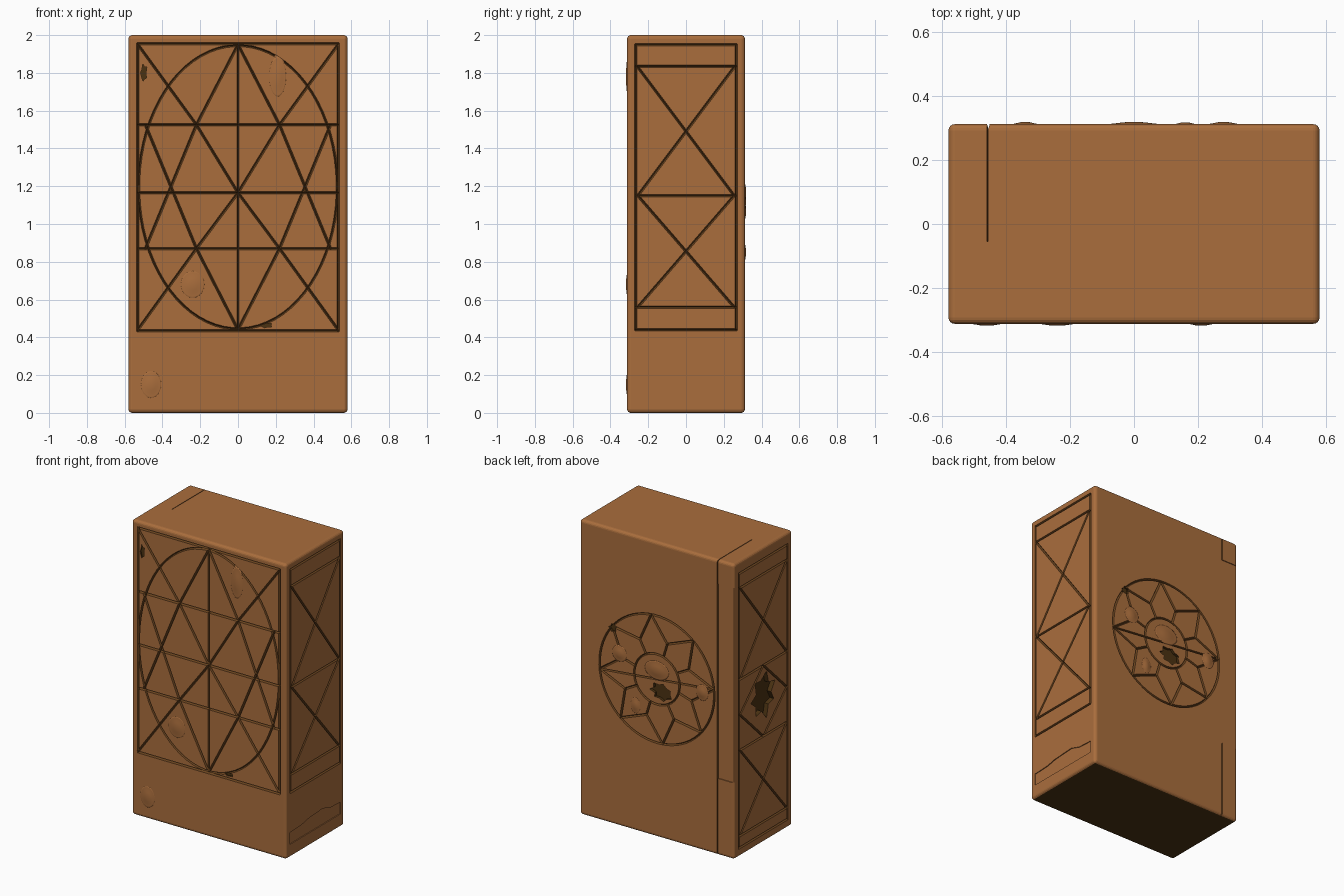
import bpy, bmesh, math, random
from mathutils import Vector

if "Cube" in bpy.data.objects:
    bpy.data.objects.remove(bpy.data.objects["Cube"])

random.seed(4)
W, D, H = 0.58, 0.312, 2.0


def material(name, rgb):
    m = bpy.data.materials.new(name)
    m.diffuse_color = (*rgb, 1)
    m.use_nodes = True
    m.node_tree.nodes["Principled BSDF"].inputs["Base Color"].default_value = m.diffuse_color
    return m


BROWN, GROOVE, DARK = 0, 1, 2
MATS = [material("clay brown", (0.40, 0.155, 0.046)),
        material("groove brown", (0.15, 0.06, 0.014)),
        material("dark umber", (0.07, 0.032, 0.006))]

# Each face of the block: origin, right direction, up direction, outward normal
X, Y, Z = Vector((1, 0, 0)), Vector((0, 1, 0)), Vector((0, 0, 1))
SIDES = {
    "front": (-Y * D, X, Z, -Y),
    "right": (X * W, Y, Z, X),
    "back": (Y * D, -X, Z, Y),
    "left": (-X * W, -Y, Z, -X),
    "top": (Z * H, X, Y, Z),
}
OUT = 0.006


def place(side, u, v, n=0.0):
    o, a, b, c = SIDES[side]
    return o + a * u + b * v + c * n


def sweep(bm, rings, closed, mat):
    """Skin a list of cross-section rings into a solid."""
    vs = [[bm.verts.new(p) for p in r] for r in rings]
    n, k = len(vs), len(vs[0])
    faces = []
    for i in range(n if closed else n - 1):
        a, b = vs[i], vs[(i + 1) % n]
        for j in range(k):
            faces.append(bm.faces.new((a[j], a[(j + 1) % k], b[(j + 1) % k], b[j])))
    if not closed:
        faces += [bm.faces.new(vs[0]), bm.faces.new(vs[-1])]
    for f in faces:
        f.material_index = mat


def line(bm, side, p, q, half=0.010):
    """V-shaped engraved line from p to q."""
    depth = 0.014 + random.uniform(-0.001, 0.001)
    out = OUT + random.uniform(0, 0.001)
    p, q = Vector(p), Vector(q)
    d = (q - p).normalized()
    p, q = p - d * 0.004, q + d * 0.004
    s = Vector((-d.y, d.x)) * half
    sweep(bm, [[place(side, *(e - s), out), place(side, *(e + s), out),
                place(side, *e, -depth)] for e in (p, q)], False, GROOVE)


def oval(bm, side, cu, cv, ru, rv, n=64, half=0.010):
    """V-shaped engraved ellipse."""
    rings = []
    for i in range(n):
        t = math.tau * (i + 0.37) / n
        c, s = math.cos(t), math.sin(t)
        rings.append([place(side, cu + c * (ru + o), cv + s * (rv + o), h)
                      for o, h in ((-half, OUT + 0.0017), (half, OUT + 0.0017), (0, -0.0123))])
    sweep(bm, rings, True, GROOVE)


def pocket(bm, side, pts, depth, mat=BROWN):
    """Straight-walled pocket with the given outline."""
    sweep(bm, [[place(side, u, v, n) for u, v in pts] for n in (0.02, -depth)], False, mat)


def ragged(bm, side, u, v, ru, rv, depth, n=14):
    """Dark broken hole with a ragged outline."""
    pts = []
    for i in range(n):
        t, r = math.tau * i / n, (1.0 if i % 2 else 0.7) + random.uniform(-0.12, 0.12)
        pts.append((u + ru * r * math.cos(t), v + rv * r * math.sin(t)))
    pocket(bm, side, pts, depth, DARK)


def frame(bm, side, u0, v0, u1, v1):
    c = [(u0, v0), (u1, v0), (u1, v1), (u0, v1)]
    for i in range(4):
        line(bm, side, c[i], c[(i + 1) % 4])


def cross(bm, side, u0, v0, u1, v1):
    line(bm, side, (u0, v0), (u1, v1))
    line(bm, side, (u0, v1), (u1, v0))


def make(name, bm):
    bmesh.ops.recalc_face_normals(bm, faces=bm.faces)
    me = bpy.data.meshes.new(name)
    bm.to_mesh(me)
    bm.free()
    for m in MATS:
        me.materials.append(m)
    ob = bpy.data.objects.new(name, me)
    bpy.context.collection.objects.link(ob)
    return ob


# Main block with rounded edges and a dark underside
bm = bmesh.new()
bmesh.ops.create_cube(bm, size=1)
for v in bm.verts:
    v.co = Vector((v.co.x * 2 * W, v.co.y * 2 * D, (v.co.z + 0.5) * H))
bmesh.ops.bevel(bm, geom=bm.edges[:], offset=0.02, segments=4, profile=0.5, affect='EDGES')
bm.normal_update()
for f in bm.faces:
    f.material_index = DARK if f.normal.z < -0.9 else BROWN
body = make("block_body", bm)


def carve(bm, name):
    cut = make(name, bm)
    cut.hide_render = True
    m = body.modifiers.new(name, 'BOOLEAN')
    m.operation, m.solver, m.object, m.use_self = 'DIFFERENCE', 'EXACT', cut, True
    bpy.context.view_layer.objects.active = body
    bpy.ops.object.modifier_apply(modifier=m.name)
    bpy.data.objects.remove(cut, do_unlink=True)


# Front: frame, oval, mirrored lattice and two chipped spots
bm = bmesh.new()
frame(bm, "front", -0.53, 0.435, 0.53, 1.955)
oval(bm, "front", 0, 1.195, 0.526, 0.75, 72)
for z in (1.525, 1.165, 0.87):
    line(bm, "front", (-0.53, z), (0.53, z))
line(bm, "front", (0, 0.44), (0, 1.95))
for s in (-1, 1):
    for p, q in (((0, 1.95), (0.22, 1.525)), ((0.22, 1.525), (0.49, 0.87)),
                 ((0.53, 1.95), (0.22, 1.525)), ((0.22, 1.525), (0, 1.165)),
                 ((0, 1.165), (0.22, 0.87)), ((0.22, 0.87), (0.53, 0.44)),
                 ((0, 0.44), (0.22, 0.87)), ((0.22, 0.87), (0.49, 1.525))):
        line(bm, "front", (s * p[0], p[1]), (s * q[0], q[1]))
ragged(bm, "front", -0.498, 1.8, 0.018, 0.05, 0.009, 10)
ragged(bm, "front", 0.15, 0.464, 0.035, 0.016, 0.009, 10)
carve(bm, "front_engraving")

# Right: frame with two crossed panels and a shallow base pocket
bm = bmesh.new()
frame(bm, "right", -0.265, 0.44, 0.265, 1.95)
for z in (1.835, 1.15, 0.56):
    line(bm, "right", (-0.265, z), (0.265, z))
cross(bm, "right", -0.255, 1.15, 0.255, 1.83)
cross(bm, "right", -0.255, 0.56, 0.255, 1.15)
pocket(bm, "right", [(-0.27, 0.09), (0.27, 0.09), (0.27, 0.17), (0.16, 0.175), (0.08, 0.2),
                     (-0.08, 0.19), (-0.15, 0.175), (-0.27, 0.17)], 0.006)
carve(bm, "right_engraving")

# Left: tall frame, crosses above and below a diamond with a broken hole
bm = bmesh.new()
frame(bm, "left", -0.26, 0.06, 0.26, 1.92)
for z in (1.82, 1.2, 0.72, 0.14):
    line(bm, "left", (-0.26, z), (0.26, z))
cross(bm, "left", -0.25, 1.2, 0.25, 1.82)
cross(bm, "left", -0.25, 0.14, 0.25, 0.72)
for s in (-1, 1):
    line(bm, "left", (0, 1.2), (s * 0.25, 0.96))
    line(bm, "left", (s * 0.25, 0.96), (0, 0.72))
ragged(bm, "left", 0, 0.99, 0.14, 0.15, 0.03)
carve(bm, "left_engraving")

# Back: round star medallion and corner strip
bm = bmesh.new()
CZ = 1.07
oval(bm, "back", 0, CZ, 0.43, 0.43)
oval(bm, "back", 0, CZ, 0.17, 0.17, 40)


def polar(r, t):
    return (r * math.cos(t), CZ + r * math.sin(t))


for i in range(8):
    t = math.tau * i / 8 + 0.1
    for s in (-1, 1):
        line(bm, "back", polar(0.43, t), polar(0.27, t + s * math.pi / 8))
    line(bm, "back", polar(0.27, t + math.pi / 8), polar(0.17, t + math.pi / 8))
line(bm, "back", polar(0.42, math.pi + 0.1), polar(0.42, 0.1), 0.008)
ragged(bm, "back", 0.03, 0.99, 0.085, 0.06, 0.018)
ragged(bm, "back", -0.33, 1.33, 0.03, 0.03, 0.0165, 10)
pocket(bm, "back", [(0.455, 0.52), (0.62, 0.52), (0.62, 1.84), (0.455, 1.84)], 0.006)
line(bm, "back", (0.455, -0.02), (0.455, 2.02), 0.006)
carve(bm, "back_engraving")

# Top: short fine seam of the corner strip
bm = bmesh.new()
line(bm, "top", (-0.458, -0.05), (-0.458, 0.33), 0.003)
carve(bm, "top_seam")


# Low worn swellings that fade into the faces
def swelling(name, side, u, v, ru, rv, h):
    bm = bmesh.new()
    rings = [[bm.verts.new(place(side, u + ru * r * math.cos(math.tau * j / 24),
                                 v + rv * r * math.sin(math.tau * j / 24),
                                 h * math.cos(r * math.pi / 2) ** 2 - 0.0004))
              for j in range(24)] for r in (1.0, 0.8, 0.6, 0.4, 0.2)]
    for a, b in zip(rings, rings[1:]):
        for j in range(24):
            bm.faces.new((a[j], a[(j + 1) % 24], b[(j + 1) % 24], b[j]))
    bm.faces.new(rings[-1])
    bm.faces.new(rings[0][::-1])
    make(name, bm).data.shade_smooth()


for i, spec in enumerate((
        ("front", 0.21, 1.78, 0.05, 0.12, 0.007), ("front", -0.46, 0.15, 0.06, 0.08, 0.007),
        ("front", -0.24, 0.68, 0.07, 0.08, 0.007), ("back", -0.28, 1.17, 0.06, 0.06, 0.008),
        ("back", -0.16, 0.85, 0.04, 0.06, 0.007), ("back", 0.34, 1.07, 0.05, 0.06, 0.008))):
    swelling("worn_swelling_%d" % (i + 1), *spec)

# Raised boss in the middle of the medallion
swelling("medallion_boss", "back", 0, 1.13, 0.1, 0.07, 0.008)
